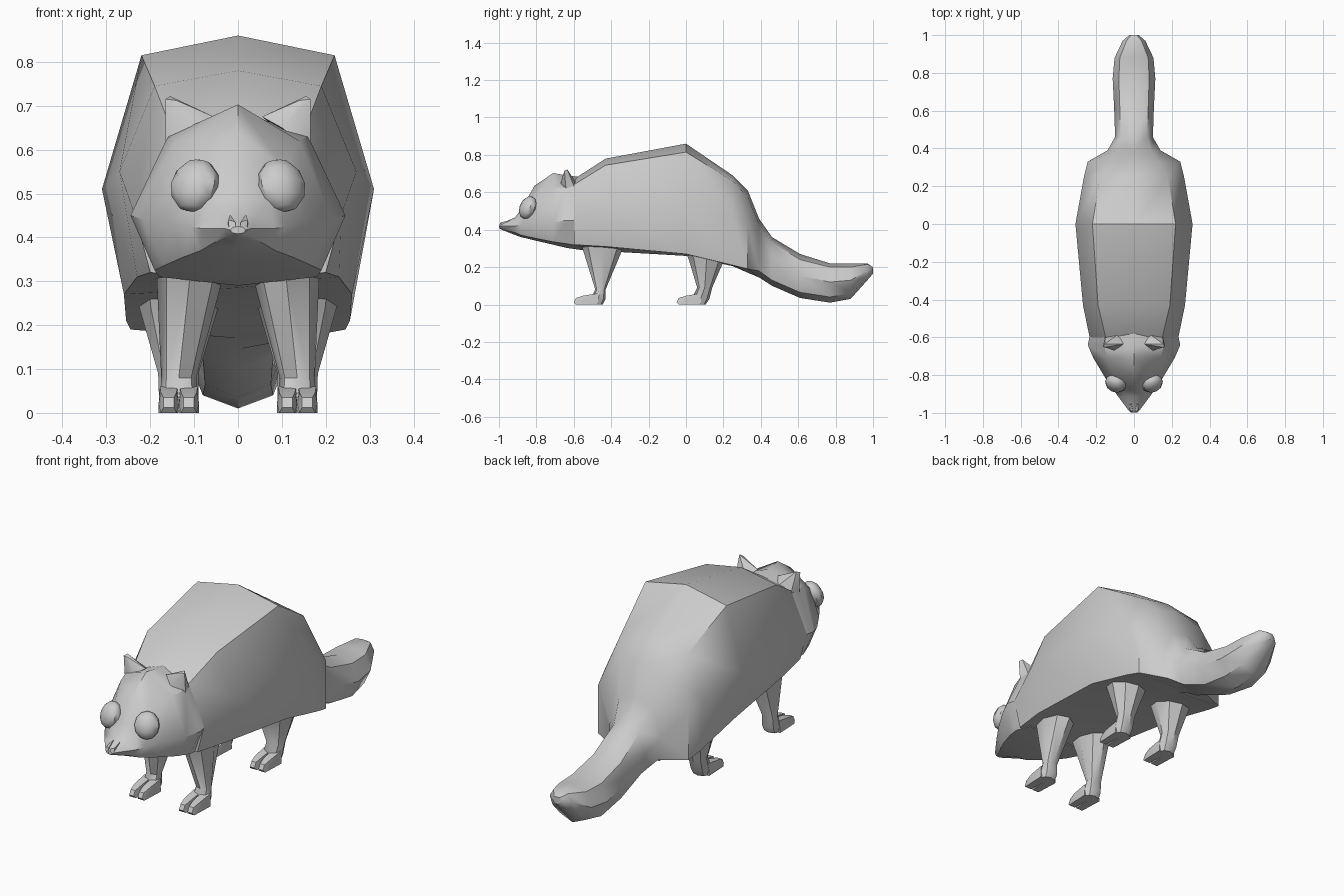
import bpy, bmesh, math
from mathutils import Matrix


def finish(bm, name, angle=40):
    bmesh.ops.recalc_face_normals(bm, faces=bm.faces)
    me = bpy.data.meshes.new(name)
    bm.to_mesh(me)
    bm.free()
    ob = bpy.data.objects.new(name, me)
    bpy.context.collection.objects.link(ob)
    bpy.ops.object.select_all(action='DESELECT')
    ob.select_set(True)
    bpy.context.view_layer.objects.active = ob
    bpy.ops.object.shade_smooth_by_angle(angle=math.radians(angle))
    return ob


def loft(rings, name, angle=40):
    bm = bmesh.new()
    loops = [[bm.verts.new(p) for p in r] for r in rings]
    n = len(loops[0])
    for a, b in zip(loops, loops[1:]):
        for i in range(n):
            j = (i + 1) % n
            bm.faces.new((a[i], a[j], b[j], b[i]))
    bm.faces.new(loops[0])
    bm.faces.new(loops[-1])
    return finish(bm, name, angle)


def section(y, top, xu, zu, xs, zs, xl, zl, bottom):
    """Eight-sided symmetric cross-section across the animal."""
    half = [(xu, zu), (xs, zs), (xl, zl)]
    return ([(0, y, top)] + [(x, y, z) for x, z in half] + [(0, y, bottom)]
            + [(-x, y, z) for x, z in reversed(half)])


def hull(points, name):
    bm = bmesh.new()
    for p in points:
        bm.verts.new(p)
    bmesh.ops.convex_hull(bm, input=bm.verts)
    return finish(bm, name)


# Body and tail: one continuous skin
loft([section(*s) for s in (
    (-.60, .67, .15, .64, .235, .45, .20, .32, .30),
    (-.43, .78, .19, .745, .27, .55, .23, .31, .285),
    (0, .86, .22, .815, .31, .51, .26, .27, .26),
    (.25, .69, .18, .66, .265, .47, .255, .21, .205),
    (.33, .61, .13, .575, .245, .43, .245, .19, .17),
    (.39, .46, .09, .43, .14, .30, .12, .18, .145),
    (.46, .36, .07, .33, .10, .23, .08, .13, .10),
    (.61, .27, .075, .24, .105, .155, .075, .065, .035),
    (.77, .22, .08, .20, .113, .12, .08, .04, .01),
    (.88, .22, .075, .20, .103, .13, .07, .06, .03),
    (.97, .22, .04, .215, .06, .18, .045, .14, .13),
    (1.0, .20, .015, .20, .025, .185, .015, .17, .165),
)], "body_and_tail")

# Head
loft([section(*s) for s in (
    (-.55, .68, .15, .63, .225, .45, .18, .31, .29),
    (-.64, .69, .16, .63, .245, .45, .19, .325, .303),
    (-.71, .703, .14, .62, .215, .44, .17, .335, .32),
    (-.81, .635, .105, .56, .155, .435, .125, .355, .343),
    (-.88, .51, .07, .485, .108, .425, .085, .37, .36),
    (-.915, .465, .045, .45, .083, .42, .06, .385, .372),
    (-.985, .435, .018, .432, .03, .42, .02, .405, .40),
    (-.998, .425, .012, .423, .018, .417, .012, .41, .408),
)], "head")

# Legs: (z, inner x, outer x, front y, back y)
front_leg = ((.36, .03, .20, -.57, -.32), (.305, .035, .185, -.555, -.335),
             (.08, .095, .175, -.485, -.43), (.03, .09, .178, -.51, -.43),
             (0, .095, .175, -.51, -.445))
hind_leg = ((.30, .03, .235, -.01, .23), (.24, .045, .225, .015, .205),
            (.09, .09, .182, .06, .14), (.03, .09, .18, .03, .125),
            (0, .095, .175, .04, .105))

for side, s in (("left", 1), ("right", -1)):
    for name, leg, toe_y in (("front", front_leg, -.60), ("hind", hind_leg, -.05)):
        rings = []
        for z, x0, x1, y0, y1 in leg:
            cx, cy, rx, ry = (x0 + x1) / 2, (y0 + y1) / 2, (x1 - x0) / 2, (y1 - y0) / 2
            rings.append([(s * (cx + rx * math.cos(a)), cy + ry * math.sin(a), z)
                          for a in (i * math.tau / 8 for i in range(8))])
        loft(rings, f"{name}_leg_{side}")

        # Two toes per foot
        for k, x in enumerate((.112, .158)):
            hull([(s * (x + d * w), toe_y + dy, z) for d in (-1, 1)
                  for w, dy, z in ((.012, 0, .012), (.018, .01, 0), (.012, .012, .035),
                                   (.023, .05, .02), (.018, .05, .047),
                                   (.023, .13, 0), (.02, .13, .06))],
                 f"{name}_toe_{side}_{k + 1}")

    # Ear
    hull([(s * x, y, z) for x, y, z in (
        (.055, -.635, .675), (.165, -.64, .60), (.15, -.585, .60), (.085, -.585, .65),
        (.165, -.65, .715), (.155, -.635, .722), (.14, -.65, .712),
        (.10, -.67, .65))], f"ear_{side}")

    # Eye patch bulging from the face
    bm = bmesh.new()
    m = Matrix.Translation((s * .098, -.845, .518)) @ Matrix.Rotation(s * .45, 4, 'Z') \
        @ Matrix.Rotation(-.4, 4, 'X') @ Matrix.Diagonal((.058, .042, .064, 1))
    bmesh.ops.create_uvsphere(bm, u_segments=10, v_segments=6, radius=1, matrix=m)
    finish(bm, f"eye_{side}")

    # Nostril half of the nose
    hull([(s * x, y, z) for x, y, z in (
        (.004, -1.0, .412), (.02, -.995, .415), (.025, -.97, .42), (.004, -.96, .412),
        (.006, -.995, .435), (.022, -.985, .44), (.018, -.94, .452))], f"nose_{side}")
